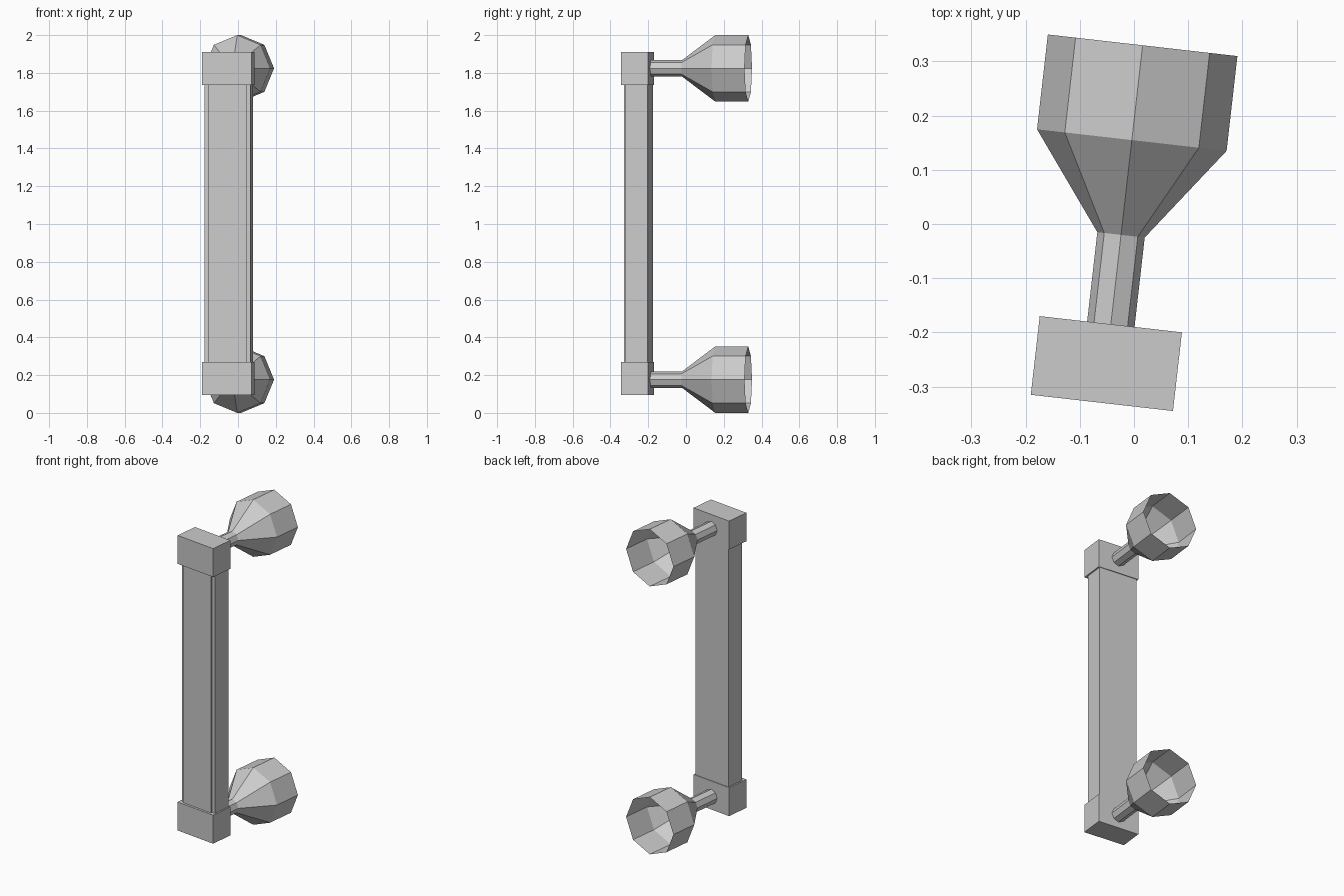
import bpy
import bmesh
from math import cos, sin, pi, radians

cube = bpy.data.objects.get("Cube")
if cube:
    bpy.data.objects.remove(cube, do_unlink=True)

ORIGIN = (-0.051, -0.2575)
TURN = radians(-6.5)
CUP_R = 0.176

grey = bpy.data.materials.new("plain_grey")
grey.use_nodes = True
grey.diffuse_color = (0.6, 0.6, 0.6, 1)
grey.node_tree.nodes["Principled BSDF"].inputs["Base Color"].default_value = (0.6, 0.6, 0.6, 1)


def finish(name, bm, z=0.0):
    """Turn a bmesh into an object in the slightly turned handle frame."""
    bmesh.ops.recalc_face_normals(bm, faces=bm.faces)
    mesh = bpy.data.meshes.new(name)
    bm.to_mesh(mesh)
    bm.free()
    mesh.materials.append(grey)
    obj = bpy.data.objects.new(name, mesh)
    obj.location = (*ORIGIN, z)
    obj.rotation_euler.z = TURN
    bpy.context.collection.objects.link(obj)


def block(name, half_width, front, back, low, high):
    bm = bmesh.new()
    bmesh.ops.create_cube(bm, size=1)
    bmesh.ops.scale(bm, vec=(2 * half_width, back - front, high - low), verts=bm.verts)
    bmesh.ops.translate(bm, vec=(0, (front + back) / 2, (low + high) / 2), verts=bm.verts)
    finish(name, bm)


def flared_mount(name, z, sides=8):
    """Stem, cone and open cup lofted along local y."""
    bm = bmesh.new()
    rings = []
    for radius, y in ((0.044, 0.063), (0.044, 0.239), (CUP_R, 0.415), (CUP_R, 0.591)):
        rings.append([bm.verts.new((radius * cos(2 * pi * i / sides), y,
                                    radius * sin(2 * pi * i / sides)))
                      for i in range(sides)])
    for a, b in zip(rings, rings[1:]):
        for i in range(sides):
            j = (i + 1) % sides
            bm.faces.new((a[i], a[j], b[j], b[i]))
    finish(name, bm, z)


# Grip bar with a raised front panel
block("grip_bar", 0.123, -0.048, 0.069, 0.26, 1.74)
block("grip_front_panel", 0.103, -0.059, 0.0, 0.26, 1.74)

# End blocks and their flared mounts
for label, low, z in (("lower", 0.095, CUP_R), ("upper", 1.735, 2 - CUP_R)):
    block(label + "_end_block", 0.132, -0.073, 0.073, low, low + 0.175)
    flared_mount(label + "_flared_mount", z)
